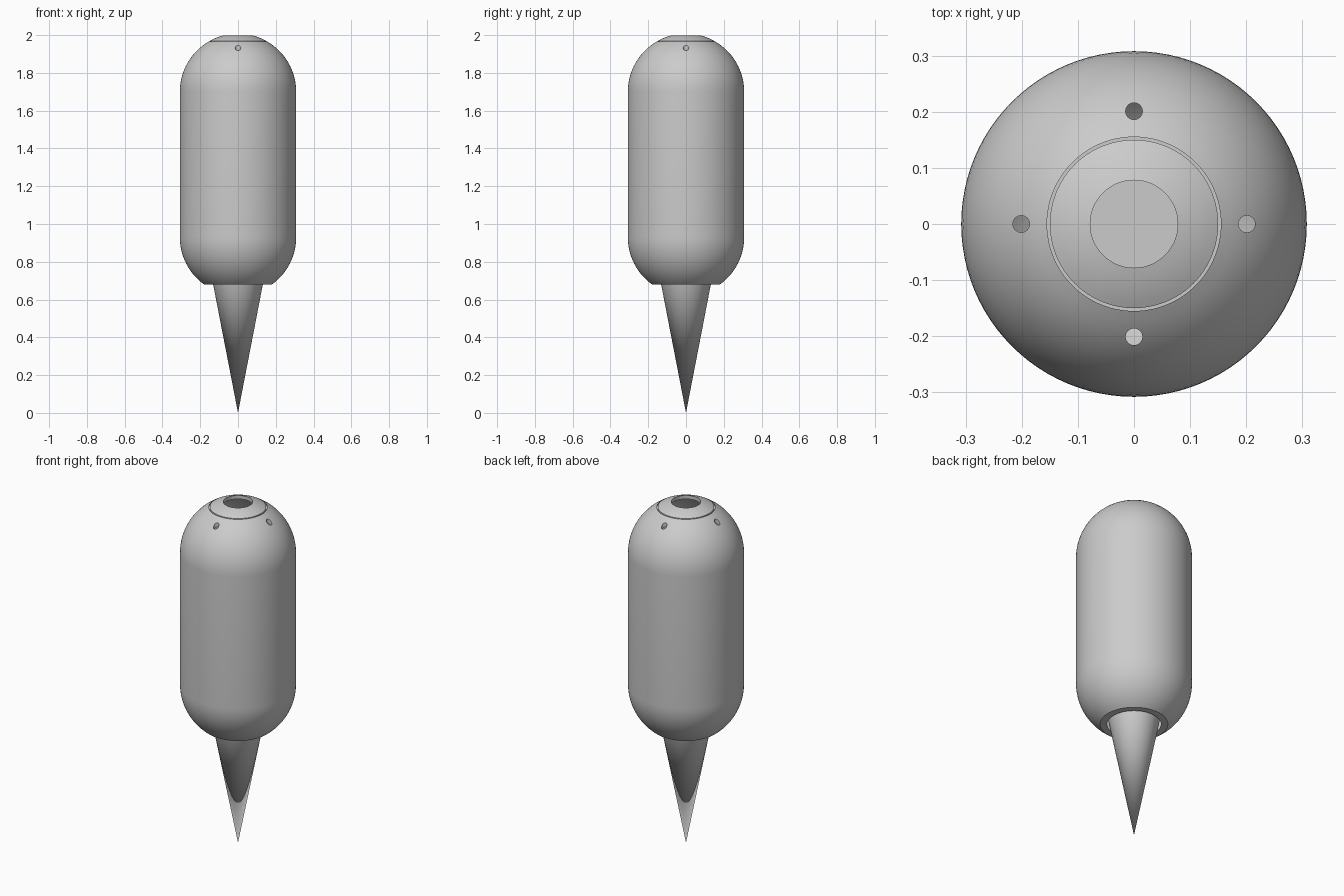
import bpy, bmesh
from math import sin, cos, asin, acos, pi, radians

if "Cube" in bpy.data.objects:
    bpy.data.objects.remove(bpy.data.objects["Cube"])

SIDES = 96
RADIUS, WALL = 0.308, 0.02
LOW, HIGH = 0.93, 1.70      # centres of the lower and upper domes
BOTTOM = 0.68               # flat rim of the open lower end
PORT, SEAM = 0.078, 0.155   # radii of the top port and of the cap seam

grey = bpy.data.materials.new("plain grey")
grey.use_nodes = True
grey.diffuse_color = (0.6, 0.6, 0.6, 1)
grey.node_tree.nodes["Principled BSDF"].inputs["Base Color"].default_value = (0.6, 0.6, 0.6, 1)


def arc(r, centre, start, end, steps=14):
    """Profile points on a dome; angles are measured up from the equator."""
    angles = [start + (end - start) * i / steps for i in range(steps + 1)]
    return [(r * cos(a), centre + r * sin(a)) for a in angles]


def lathe(name, profile):
    """Turn a closed profile of (radius, z) points around the z axis."""
    bm = bmesh.new()
    rings = [[bm.verts.new((r * cos(2 * pi * s / SIDES), r * sin(2 * pi * s / SIDES), z))
              for s in range(SIDES)] for r, z in profile]
    for i, ring in enumerate(rings):
        above = rings[(i + 1) % len(rings)]
        for s in range(SIDES):
            t = (s + 1) % SIDES
            bm.faces.new((ring[s], ring[t], above[t], above[s]))
    bmesh.ops.recalc_face_normals(bm, faces=bm.faces)
    mesh = bpy.data.meshes.new(name)
    bm.to_mesh(mesh)
    bm.free()
    obj = bpy.data.objects.new(name, mesh)
    bpy.context.collection.objects.link(obj)
    return obj


def finish(obj):
    obj.data.materials.clear()
    obj.data.materials.append(grey)
    bpy.ops.object.select_all(action='DESELECT')
    obj.select_set(True)
    bpy.context.view_layer.objects.active = obj
    bpy.ops.object.shade_smooth_by_angle(angle=radians(30))


# Hollow capsule shell, open below and at the top port, with a groove around the cap
inner = RADIUS - WALL
seam_out, seam_in = acos(SEAM / RADIUS), acos((SEAM - 0.005) / RADIUS)
groove = HIGH + RADIUS * sin(seam_out) - 0.006
profile = arc(RADIUS, LOW, asin((BOTTOM - LOW) / RADIUS), 0)
profile += arc(RADIUS, HIGH, 0, seam_out)
profile += [(SEAM, groove), (SEAM - 0.005, groove)]
profile += arc(RADIUS, HIGH, seam_in, acos(PORT / RADIUS), 5)
profile += arc(inner, HIGH, acos(PORT / inner), 0)
profile += arc(inner, LOW, 0, asin((BOTTOM - LOW) / inner))
shell = lathe("capsule_shell", profile)

# Four small vertical vents drilled through the upper dome
for k in range(4):
    a = k * pi / 2
    bpy.ops.mesh.primitive_cylinder_add(vertices=24, radius=0.015, depth=0.3,
                                        location=(0.201 * cos(a), 0.201 * sin(a), 1.95))
    cutter = bpy.context.object
    cutter.name = "vent_cutter"
    cutter.hide_render = True
    bpy.context.view_layer.objects.active = shell
    drill = shell.modifiers.new("vent", 'BOOLEAN')
    drill.operation = 'DIFFERENCE'
    drill.solver = 'EXACT'
    drill.object = cutter
    bpy.ops.object.modifier_apply(modifier=drill.name)
    bpy.data.objects.remove(cutter)
finish(shell)

# Pointed spike reaching up into the open lower end
bpy.ops.mesh.primitive_cone_add(vertices=SIDES, radius1=0, radius2=0.145, depth=0.75,
                                location=(0, 0, 0.375))
spike = bpy.context.object
spike.name = "ground_spike"
finish(spike)
